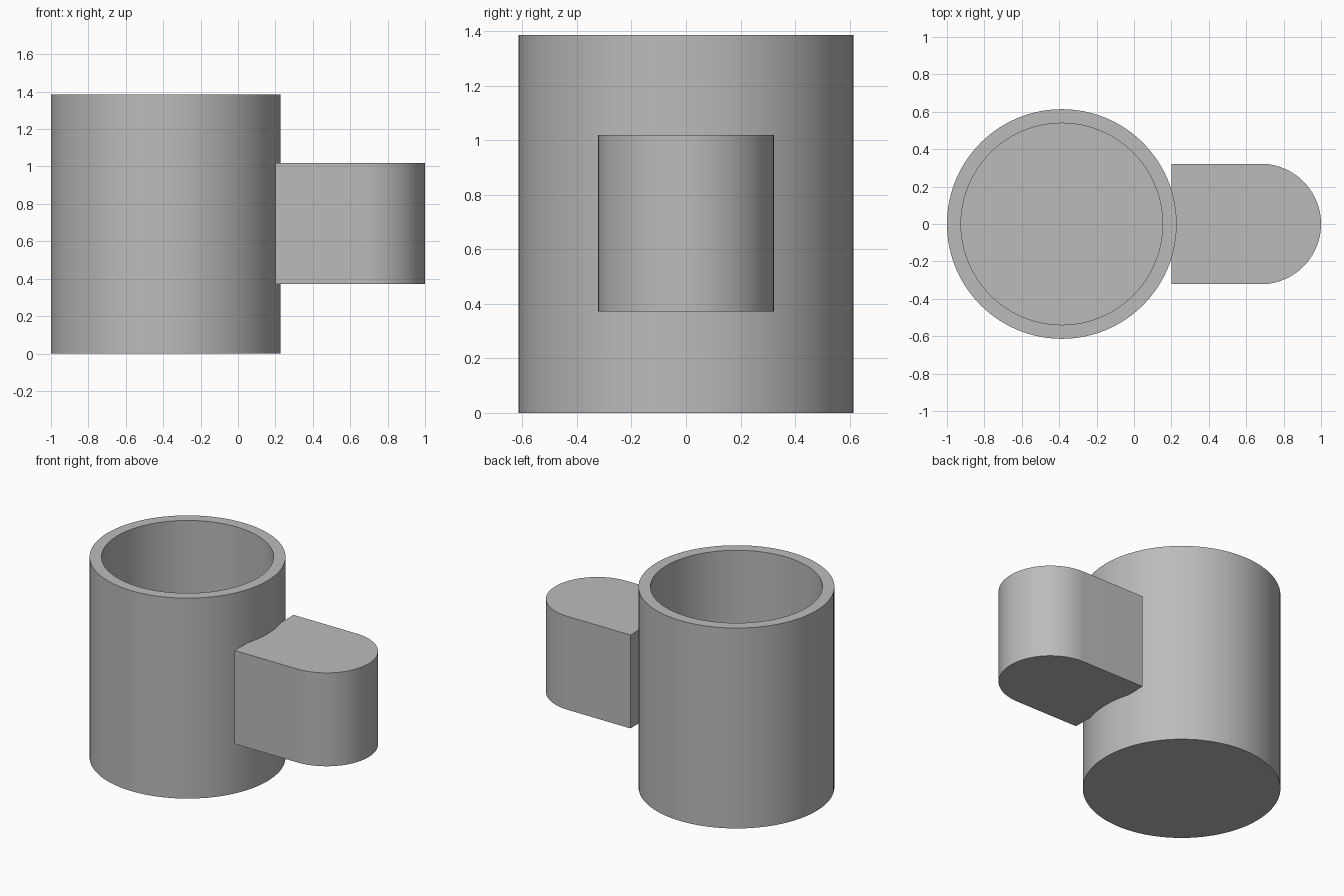
import bpy
import bmesh
import math

if "Cube" in bpy.data.objects:
    bpy.data.objects.remove(bpy.data.objects["Cube"], do_unlink=True)

grey = bpy.data.materials.new("plain_grey")
grey.use_nodes = True
colour = (0.5, 0.5, 0.5, 1)
grey.diffuse_color = colour
grey.node_tree.nodes["Principled BSDF"].inputs["Base Color"].default_value = colour

CUP_X = -0.386
OUTER, INNER = 0.614, 0.539
HEIGHT, FLOOR = 1.386, 0.075
HANDLE_BACK, HANDLE_R = 0.2, 0.322
HANDLE_LOW, HANDLE_TOP = 0.372, 1.018


def finish(bm, name):
    """Turn a bmesh into a smooth shaded object with sharp edges kept."""
    bmesh.ops.recalc_face_normals(bm, faces=bm.faces)
    mesh = bpy.data.meshes.new(name)
    bm.to_mesh(mesh)
    bm.free()
    mesh.materials.append(grey)
    obj = bpy.data.objects.new(name, mesh)
    bpy.context.collection.objects.link(obj)
    bpy.ops.object.select_all(action="DESELECT")
    obj.select_set(True)
    bpy.context.view_layer.objects.active = obj
    bpy.ops.object.shade_smooth_by_angle(angle=math.radians(30))
    return obj


def arc(cx, radius, start, end, steps):
    """Points along an arc around (cx, 0)."""
    angles = [start + (end - start) * i / steps for i in range(steps + 1)]
    return [(cx + radius * math.cos(a), radius * math.sin(a)) for a in angles]


# Cup: rings up the outside, over the rim and down to the inner floor
bm = bmesh.new()
profile = [(OUTER, 0), (OUTER, HEIGHT), (INNER, HEIGHT), (INNER, FLOOR)]
rings = []
for radius, z in profile:
    points = arc(CUP_X, radius, 0, math.tau, 96)[:-1]
    rings.append([bm.verts.new((x, y, z)) for x, y in points])
for low, high in zip(rings, rings[1:]):
    for i in range(len(low)):
        bm.faces.new((low[i - 1], low[i], high[i], high[i - 1]))
bm.faces.new(rings[0])
bm.faces.new(rings[-1])
finish(bm, "cup_body")

# Handle: solid block with a flat back and a half-round outer end
bm = bmesh.new()
outline = [(HANDLE_BACK, -HANDLE_R)]
outline += arc(1 - HANDLE_R, HANDLE_R, -math.pi / 2, math.pi / 2, 48)
outline += [(HANDLE_BACK, HANDLE_R)]
base = bm.faces.new([bm.verts.new((x, y, HANDLE_LOW)) for x, y in outline])
extruded = bmesh.ops.extrude_face_region(bm, geom=[base])["geom"]
top = [v for v in extruded if isinstance(v, bmesh.types.BMVert)]
bmesh.ops.translate(bm, verts=top, vec=(0, 0, HANDLE_TOP - HANDLE_LOW))
# Keep the underside if the extrusion consumed it
if not any(all(v.co.z < HANDLE_LOW + 0.01 for v in f.verts) for f in bm.faces):
    bmesh.ops.holes_fill(bm, edges=[e for e in bm.edges if e.is_boundary])
finish(bm, "handle")
